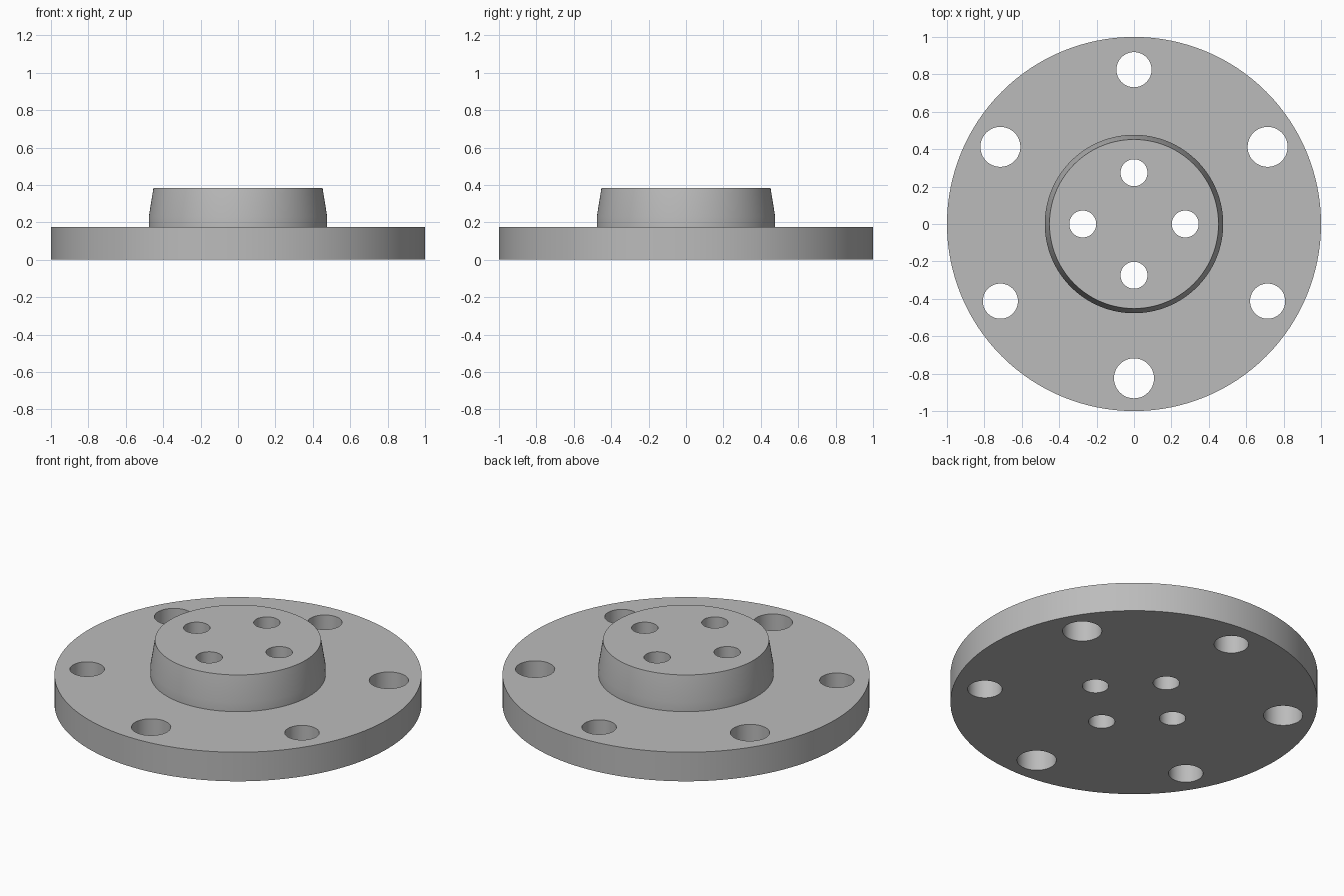
import bpy, bmesh
from math import sin, cos, pi, radians

if "Cube" in bpy.data.objects:
    bpy.data.objects.remove(bpy.data.objects["Cube"], do_unlink=True)

SEGMENTS = 128
FLANGE_TOP = 0.175
HUB_TOP = 0.384

grey = bpy.data.materials.new("machined grey")
grey.use_nodes = True
colour = (0.50, 0.50, 0.50, 1)
grey.diffuse_color = colour
grey.node_tree.nodes["Principled BSDF"].inputs["Base Color"].default_value = colour


def lathe(name, profile, segments, centre=(0, 0)):
    """Closed solid of revolution from (radius, height) points, bottom to top."""
    bm = bmesh.new()
    rings = []
    for r, z in profile:
        rings.append([bm.verts.new((centre[0] + r * cos(2 * pi * i / segments),
                                    centre[1] + r * sin(2 * pi * i / segments), z))
                      for i in range(segments)])
    for low, high in zip(rings, rings[1:]):
        for i in range(segments):
            j = (i + 1) % segments
            bm.faces.new((low[i], low[j], high[j], high[i]))
    bm.faces.new(rings[0][::-1])
    bm.faces.new(rings[-1])
    bmesh.ops.recalc_face_normals(bm, faces=bm.faces)
    mesh = bpy.data.meshes.new(name)
    bm.to_mesh(mesh)
    bm.free()
    mesh.materials.append(grey)
    obj = bpy.data.objects.new(name, mesh)
    bpy.context.collection.objects.link(obj)
    return obj


# Round flange with a raised hub that tapers towards its top
body = lathe("flange_with_hub",
             [(1, 0), (1, FLANGE_TOP), (0.477, FLANGE_TOP),
              (0.477, 0.23), (0.452, HUB_TOP)], SEGMENTS)

# Six outer bolt holes alternating in size, then four hub holes
holes = [(0.825, 30 + 60 * i, 0.094 if i % 2 else 0.107) for i in range(6)]
holes += [(0.274, 90 * i, 0.072) for i in range(4)]

cutters = []
for distance, angle, radius in holes:
    a = radians(angle)
    cutter = lathe("hole_cutter", [(radius, -0.1), (radius, 0.5)], 48,
                   (distance * cos(a), distance * sin(a)))
    cutter.hide_render = True
    cutters.append(cutter)
    cut = body.modifiers.new("hole", "BOOLEAN")
    cut.operation = "DIFFERENCE"
    cut.solver = "EXACT"
    cut.object = cutter

# Bake the holes and discard the cutters
bpy.context.view_layer.update()
graph = bpy.context.evaluated_depsgraph_get()
drilled = bpy.data.meshes.new_from_object(body.evaluated_get(graph))
body.modifiers.clear()
body.data = drilled
for cutter in cutters:
    bpy.data.objects.remove(cutter, do_unlink=True)

# Smooth round walls, crisp rims
bpy.ops.object.select_all(action="DESELECT")
body.select_set(True)
bpy.context.view_layer.objects.active = body
bpy.ops.object.shade_smooth_by_angle(angle=radians(30))
